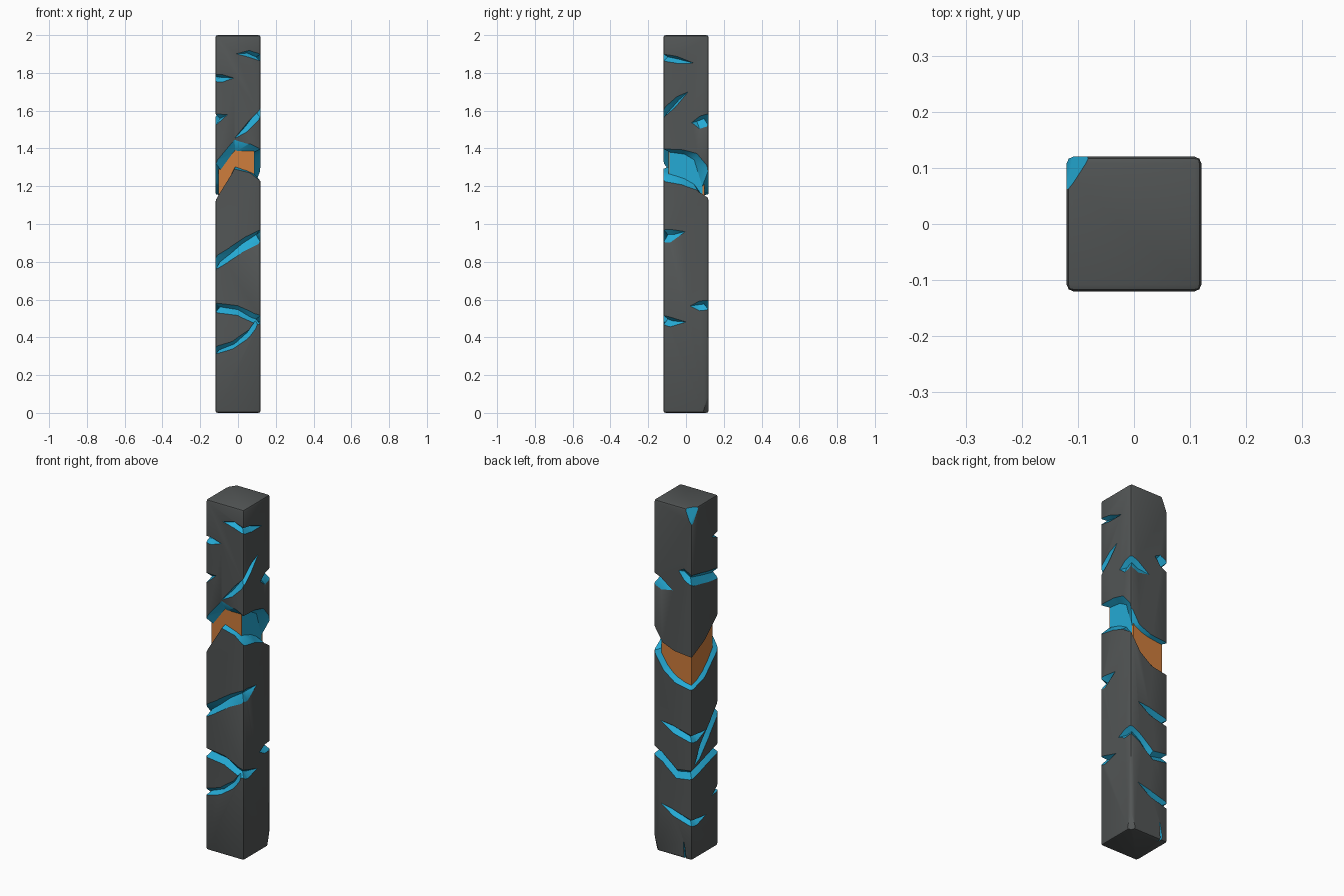
import bpy, bmesh, math
from mathutils import Vector

if "Cube" in bpy.data.objects:
    bpy.data.objects.remove(bpy.data.objects["Cube"])

H = 0.12  # half width of the pillar


def material(name, rgb):
    m = bpy.data.materials.new(name)
    m.diffuse_color = (*rgb, 1)
    m.use_nodes = True
    m.node_tree.nodes["Principled BSDF"].inputs["Base Color"].default_value = m.diffuse_color
    return m


stone = material("dark stone", (0.085, 0.092, 0.092))
blue = material("crack blue", (0.018, 0.40, 0.66))
orange = material("core orange", (0.62, 0.205, 0.045))


def new_object(name, bm, mats):
    bmesh.ops.recalc_face_normals(bm, faces=bm.faces)
    me = bpy.data.meshes.new(name)
    bm.to_mesh(me)
    bm.free()
    for m in mats:
        me.materials.append(m)
    ob = bpy.data.objects.new(name, me)
    bpy.context.collection.objects.link(ob)
    return ob


def box(name, lo, hi, mats, bevel=0.0):
    bm = bmesh.new()
    bmesh.ops.create_cube(bm, size=1)
    for v in bm.verts:
        v.co = Vector(((lo[i] + hi[i]) / 2 + v.co[i] * (hi[i] - lo[i]) for i in range(3)))
    if bevel:
        bmesh.ops.bevel(bm, geom=bm.edges[:], offset=bevel, segments=2, profile=0.5, affect='EDGES')
    return new_object(name, bm, mats)


def around(u, scale=1.0):
    """Perimeter position: 0-1 front, 1-2 right, 2-3 back, 3-4 left."""
    u %= 4
    i, t = int(u), u % 1
    c = [(-H, -H), (H, -H), (H, H), (-H, H), (-H, -H)]
    x = c[i][0] + (c[i + 1][0] - c[i][0]) * t
    y = c[i][1] + (c[i + 1][1] - c[i][1]) * t
    return x * scale, y * scale


def loft(sections, closed):
    bm = bmesh.new()
    rows = [[bm.verts.new(p) for p in s] for s in sections]
    n = len(rows[0])
    pairs = list(zip(rows, rows[1:])) + ([(rows[-1], rows[0])] if closed else [])
    for a, b in pairs:
        for k in range(n):
            bm.faces.new((a[k], a[(k + 1) % n], b[(k + 1) % n], b[k]))
    if not closed:
        bm.faces.new(rows[0])
        bm.faces.new(rows[-1][::-1])
    bmesh.ops.triangulate(bm, faces=bm.faces[:])
    return bm


def cut(target, bm, mat=blue):
    tool = new_object("cutter", bm, [mat])
    tool.hide_render = True
    mod = target.modifiers.new("cut", 'BOOLEAN')
    mod.operation = 'DIFFERENCE'
    mod.solver = 'EXACT'
    mod.material_mode = 'TRANSFER'
    mod.object = tool
    bpy.context.view_layer.objects.active = target
    bpy.ops.object.modifier_apply(modifier=mod.name)
    bpy.data.objects.remove(tool)


def crack(target, pts, hw, depth=0.024):
    """V groove following (perimeter, height) points, tapering at both ends."""
    secs = []
    for i, (u, z) in enumerate(pts):
        end = i in (0, len(pts) - 1)
        w = hw * (0.15 if end else 1.15)
        inner = 1.005 if end else 1 - depth / H
        secs.append([(*around(u, 1.05), z + w), (*around(u, 1.05), z - w),
                     (*around(u, inner), z + w * 0.2)])
    cut(target, loft(secs, False))


def chip(target, corner, size, mat):
    """Slice off one corner with a plane; size is the cut length on each axis."""
    e = 0.03
    k = 1 + sum(e / s for s in size)
    sg = [1 if c > 0.01 else -1 for c in corner]
    apex = Vector(corner) + Vector(sg) * e
    bm = bmesh.new()
    vs = [bm.verts.new(apex)]
    for i in range(3):
        p = apex.copy()
        p[i] -= sg[i] * size[i] * k
        vs.append(bm.verts.new(p))
    for f in ((0, 1, 2), (0, 2, 3), (0, 3, 1), (1, 3, 2)):
        bm.faces.new([vs[i] for i in f])
    cut(target, bm, mat)


# Stone pillar
pillar = box("stone_pillar", (-H, -H, 0), (H, H, 2), [stone, blue], 0.012)

# Broken band round the pillar: perimeter, outer top, outer bottom, inner top, inner bottom
band = [(0, 1.33, 1.12, 1.28, 1.16), (0.42, 1.455, 1.29, 1.38, 1.305), (0.75, 1.43, 1.27, 1.38, 1.285),
        (1, 1.40, 1.22, 1.38, 1.265), (1.45, 1.395, 1.20, 1.37, 1.24), (1.75, 1.375, 1.175, 1.34, 1.21),
        (2, 1.30, 1.135, 1.20, 1.15), (2.25, 1.20, 1.04, 1.175, 1.08), (2.55, 1.17, 0.985, 1.16, 1.03),
        (3, 1.16, 0.965, 1.15, 1.0), (3.5, 1.22, 1.0, 1.2, 1.05)]
cut(pillar, loft([[(*around(u, 1.04), a), (*around(u, 1.04), b),
                   (*around(u, 0.72), d), (*around(u, 0.72), c)] for u, a, b, c, d in band], True))

# Cracks: half width and path
cracks = [
    (0.02, [(0.45, 1.90), (0.75, 1.90), (1, 1.88), (1.3, 1.868), (1.68, 1.85)]),
    (0.022, [(3.75, 1.78), (4, 1.772), (4.15, 1.77), (4.42, 1.772)]),
    (0.034, [(2.65, 1.635), (2.8, 1.62), (3, 1.595), (3.5, 1.57), (4, 1.55), (4.28, 1.58)]),
    (0.036, [(1.62, 1.535), (1.8, 1.535), (2, 1.55), (2.2, 1.53), (2.5, 1.51)]),
    (0.025, [(0.42, 1.45), (0.7, 1.51), (1, 1.585), (1.3, 1.65), (1.55, 1.70)]),
    (0.038, [(3.1, 0.53), (3.3, 0.59), (3.7, 0.70), (4, 0.79), (4.3, 0.835), (4.6, 0.885),
             (5, 0.935), (5.15, 0.935), (5.5, 0.96)]),
    (0.028, [(1.58, 0.565), (1.8, 0.565), (2, 0.57), (2.25, 0.54), (2.6, 0.47), (3, 0.485), (3.5, 0.52),
             (4, 0.555), (4.5, 0.54), (4.85, 0.50), (5, 0.49), (5.15, 0.48), (5.52, 0.48)]),
    (0.022, [(3.75, 0.30), (4, 0.33), (4.4, 0.36), (4.75, 0.42), (4.9, 0.47), (4.97, 0.50)]),
    (0.023, [(2.18, 0.75), (2.5, 0.72), (3, 0.69), (3.2, 0.685), (3.55, 0.70)]),
    (0.02, [(2.18, 0.28), (2.5, 0.245), (3, 0.21), (3.2, 0.205), (3.55, 0.215)]),
    (0.04, [(2.78, 0.10), (2.80, 0.05), (2.84, 0.0), (2.86, -0.06)]),
]
for hw, pts in cracks:
    crack(pillar, pts, hw)

# Chipped corners
chip(pillar, (-H, H, 2), (0.042, 0.065, 0.10), blue)
chip(pillar, (H, H, 0), (0.03, 0.03, 0.11), stone)

# Glowing core showing through the broken band
box("core", (-0.102, -0.092, 0.93), (0.085, 0.098, 1.47), [orange])

bpy.ops.object.select_all(action='DESELECT')
pillar.select_set(True)
bpy.context.view_layer.objects.active = pillar
bpy.ops.object.shade_smooth_by_angle(angle=math.radians(30))
